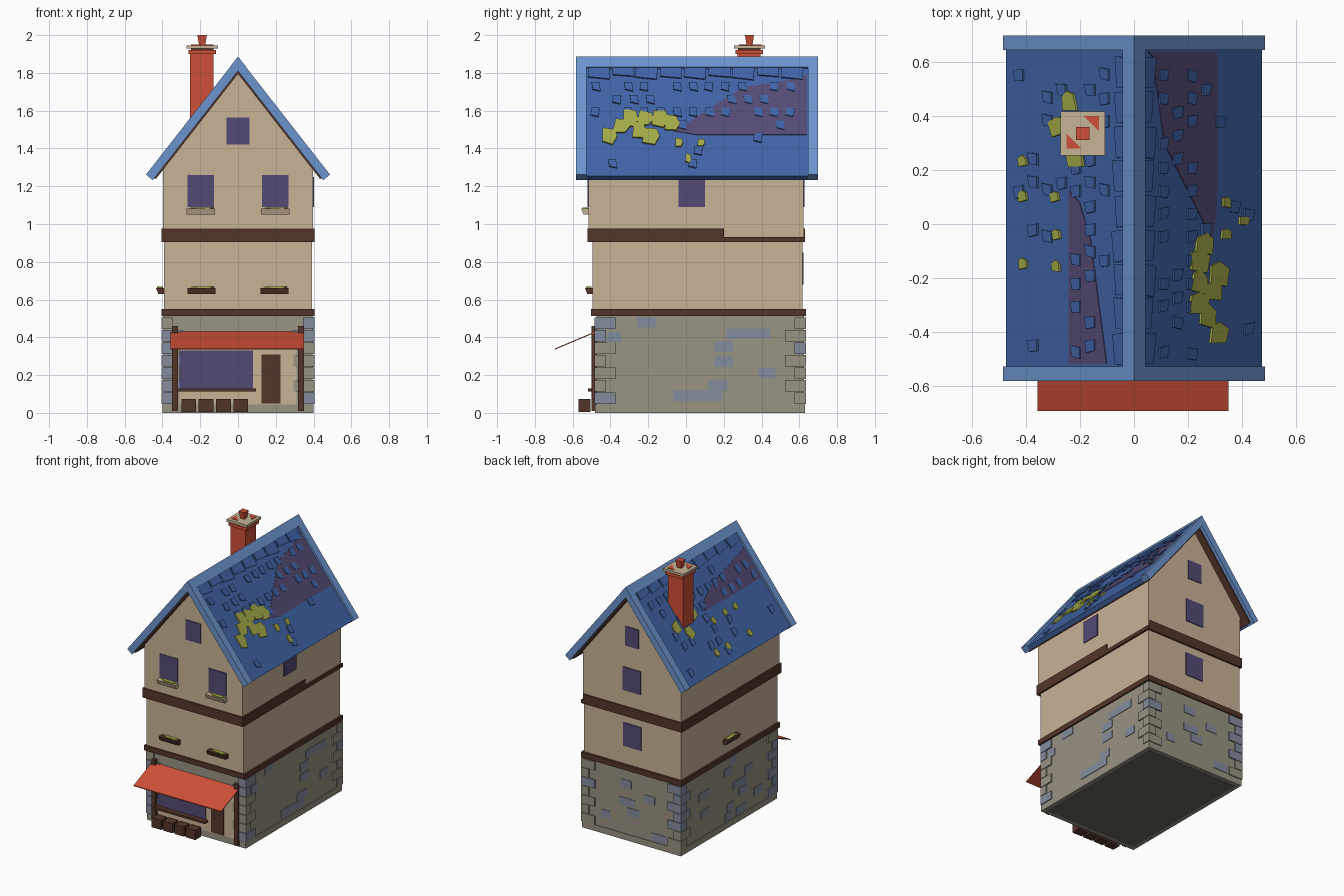
import bpy
import bmesh
import random
from mathutils import Vector

random.seed(4)
if "Cube" in bpy.data.objects:
    bpy.data.objects.remove(bpy.data.objects["Cube"], do_unlink=True)


def make_material(name, *srgb):
    material = bpy.data.materials.new(name)
    linear = [((c / 255 + 0.055) / 1.055) ** 2.4 for c in srgb]
    material.use_nodes = True
    material.diffuse_color = (*linear, 1)
    shader = material.node_tree.nodes["Principled BSDF"]
    shader.inputs["Base Color"].default_value = (*linear, 1)
    shader.inputs["Roughness"].default_value = 0.9
    return material


plaster = make_material("plaster beige", 200, 179, 150)
stone = make_material("stone grey", 152, 147, 130)
pale_stone = make_material("stone blue grey", 132, 140, 158)
timber = make_material("timber brown", 84, 53, 41)
brick = make_material("brick red", 206, 79, 55)
glass = make_material("dusk purple", 84, 74, 116)
tile = make_material("roof blue", 64, 100, 166)
trim = make_material("trim blue", 108, 148, 205)
moss = make_material("moss green", 164, 170, 72)
shade = make_material("underside grey", 104, 102, 92)


def build(name, material, solids):
    """One object from prisms, each a base polygon and an extrusion vector."""
    bm = bmesh.new()
    for points, direction in solids:
        low = [bm.verts.new(p) for p in points]
        high = [bm.verts.new(Vector(p) + Vector(direction)) for p in points]
        bm.faces.new(low)
        bm.faces.new(high)
        for i in range(len(low)):
            j = (i + 1) % len(low)
            bm.faces.new((low[i], low[j], high[j], high[i]))
    bmesh.ops.recalc_face_normals(bm, faces=bm.faces)
    mesh = bpy.data.meshes.new(name)
    bm.to_mesh(mesh)
    bm.free()
    mesh.materials.append(material)
    obj = bpy.data.objects.new(name, mesh)
    bpy.context.collection.objects.link(obj)
    return obj


def box(x0, x1, y0, y1, z0, z1):
    base = [(x0, y0, z0), (x1, y0, z0), (x1, y1, z0), (x0, y1, z0)]
    return base, (0, 0, z1 - z0)


def along_y(profile, y0, y1):
    return [(x, y0, z) for x, z in profile], (0, y1 - y0, 0)


PITCH = 1.28


def chevron(half, top, drop, y0, y1):
    """Both sloping boards of a gable roof layer, meeting at the ridge."""
    solids = []
    for s in (-1, 1):
        foot = top - PITCH * half
        profile = [(0, top), (s * half, foot),
                   (s * (half - drop * 0.48), foot - drop * 0.4), (0, top - drop)]
        solids.append(along_y(profile, y0, y1))
    return solids


def on_roof(side, outline, lift):
    """Thin plate on one roof slope from (distance from ridge, y) points."""
    normal = Vector((side * PITCH, 0, 1)).normalized()
    points = [Vector((side * x, y, 1.862 - PITCH * x)) - normal * 0.003 for x, y in outline]
    return points, normal * (lift + 0.003)


# Stone ground floor
build("stone_walls", stone, [box(-.395, .395, -.475, .625, .005, .52)])
build("plinth", stone, [box(-.4, .4, -.482, .63, 0, .045)])
build("underside", shade, [box(-.37, .37, -.45, .6, -.001, .004)])

# Alternating corner stones
pale, plain = [], []
for sx in (-1, 1):
    for back in (False, True):
        for i in range(7):
            long = (i + back) % 2
            lx, ly = (.11, .06) if long else (.06, .11)
            z = .047 + .066 * i
            xs = sorted((sx * .404, sx * (.404 - lx)))
            ys = (.634 - ly, .634) if back else (-.484, -.484 + ly)
            (pale if random.random() < .55 else plain).append(box(*xs, *ys, z, z + .062))
build("pale_corner_stones", pale_stone, pale)
build("grey_corner_stones", stone, plain)

# Odd pale stones set in the walls
stones = []
for y, z, w in ((-.21, .48, .1), (.33, .42, .23), (.2, .35, .1), (.2, .27, .1),
                (.06, .09, .26), (.17, .145, .1), (.43, .21, .09), (-.38, .4, .07)):
    stones.append(box(.39, .399, y - w / 2, y + w / 2, z - .028, z + .028))
for i in range(12):
    y, z, w = random.uniform(-.3, .45), .08 + .066 * (i % 7), random.uniform(.06, .13)
    stones.append(box(-.399, -.39, y - w / 2, y + w / 2, z - .028, z + .028))
    if i % 2:
        x = random.uniform(-.24, .24)
        stones.append(box(x - w / 2, x + w / 2, .62, .629, z - .028, z + .028))
build("scattered_stones", pale_stone, stones)

# Plaster storeys and gable
build("middle_storey", plaster, [box(-.393, .393, -.495, .617, .52, .92)])
gable = [(-.396, .92), (.396, .92), (.396, 1.3), (0, 1.805), (-.396, 1.3)]
build("upper_storey", plaster, [along_y(gable, -.515, .622)])

# Timber bands, the upper one worn away on one side
build("lower_band", timber, [box(-.406, .406, -.503, .634, .512, .55)])
build("upper_band", timber, [box(-.406, .406, -.522, .63, .905, .932),
                             box(-.406, .406, -.522, .2, .932, .975),
                             box(-.406, .39, .2, .63, .932, .975)])

# Windows
panes = [box(-.06, .06, -.521, -.51, 1.42, 1.565),
         box(.39, .402, -.04, .1, 1.09, 1.25),
         box(-.055, .055, .615, .628, 1.42, 1.56),
         box(-.072, .072, .615, .628, 1.09, 1.26),
         box(-.072, .072, .61, .623, .68, .85)]
for s in (-1, 1):
    panes.append(box(s * .197 - .071, s * .197 + .071, -.521, -.51, 1.09, 1.26))
build("windows", glass, panes)


def planter(name, material, x, y, z, turned=False):
    """Tapered window box with a leafy top; turned ones hang on the side."""
    def spot(a, out, h):
        return (x - out, y + a, z + h) if turned else (x + a, y - out, z + h)
    section = [(0, 0), (.03, 0), (.042, .032), (0, .032)]
    run = (0, .15, 0) if turned else (.15, 0, 0)
    build(name, material, [([spot(-.075, o, h) for o, h in section], run)])
    leaves = [(-.06, .006), (-.02, .03), (.05, .036), (.066, .008)]
    build(name + "_plants", moss, [([spot(a, o, .03) for a, o in leaves], (0, 0, .008))])


for label, s in (("right", -1), ("left", 1)):
    planter("upper_planter_" + label, plaster, s * .197, -.513, 1.05)
    planter("lower_planter_" + label, timber, s * .193, -.493, .63)
planter("side_planter", timber, -.392, .06, .63, True)

# Shop front
build("shop_wall", plaster, [box(-.31, .31, -.482, -.47, .045, .42)])
build("shop_window", glass, [box(-.31, .08, -.488, -.478, .13, .33)])
build("shop_door", timber, [box(.125, .225, -.488, -.478, .05, .31)])
build("shop_sill", timber, [box(-.32, .095, -.52, -.475, .112, .128)])
build("posts", timber, [box(s * .333 - .016, s * .333 + .016, -.5, -.47, .01, .46)
                        for s in (-1, 1)])
build("crates", timber, [box(-.3 + .092 * i, -.222 + .092 * i, -.57, -.505, .004, .074)
                         for i in range(4)])
slope = [(-.358, -.694, .335), (.35, -.694, .335), (.35, -.48, .425), (-.358, -.48, .425)]
build("awning", brick, [(slope, (0, 0, .006))])

# Roof layers
build("roof_tiles", tile, chevron(.475, 1.862, .05, -.54, .655))
build("roof_soffit", timber, chevron(.445, 1.815, .02, -.56, .675))
build("barge_boards", trim, chevron(.487, 1.885, .075, -.583, -.528)
      + chevron(.487, 1.885, .075, .645, .7))
build("ridge_cap", trim, chevron(.043, 1.887, .04, -.583, .7))

# Faded roof patches
build("faded_patches", glass, [
    on_roof(1, [(.05, .64), (.07, .62), (.11, .3), (.29, -.06), (.305, .05), (.305, .64)], .003),
    on_roof(-1, [(.1, -.52), (.24, -.52), (.24, .12), (.2, .08), (.16, -.06)], .003)])

# Raised tiles, a notched top row plus strays
shingles = []


def shingle(side, x, y, w, h):
    lean = random.uniform(-.008, .008)
    outline = [(x, y), (x, y + w), (x + h, y + w + lean), (x + h * .8, y + lean)]
    shingles.append(on_roof(side, outline, .008))


for side in (-1, 1):
    for i in range(9):
        shingle(side, .03, -.52 + .128 * i, .115, random.uniform(.035, .05))
    for row in range(7):
        for i in range(13):
            if random.random() < .62 - .08 * row:
                shingle(side, .09 + .053 * row, -.5 + .086 * i + .03 * (row % 2), .042, .036)
build("raised_tiles", tile, shingles)

# Moss patches
clumps = [(1, x, y, .045) for x, y in (
    (.31, -.41), (.27, -.35), (.24, -.3), (.29, -.25), (.24, -.22),
    (.31, -.19), (.24, -.14), (.26, -.08))]
clumps += [(1, x, y, .022) for x, y in ((.34, -.04), (.34, .08), (.405, .01))]
clumps += [(-1, x, y, .022) for x, y in (
    (.41, .23), (.41, .1), (.29, .1), (.285, -.04), (.285, -.16), (.41, -.15))]
clumps += [(-1, x, y, .04) for x, y in ((.24, .45), (.28, .36), (.22, .24))]
patches = []
for side, x, y, r in clumps:
    corners = ((-1, -.6), (-.8, .7), (.1, 1), (.9, .5), (.7, -.8))
    outline = [(x + a * r * .85 * random.uniform(.7, 1.1), y + b * r * random.uniform(.8, 1.2))
               for a, b in corners]
    patches.append(on_roof(side, outline, .0095))
build("moss_patches", moss, patches)

# Chimney
build("chimney_shaft", brick, [box(-.253, -.13, .273, .395, 1.45, 1.91)])
build("chimney_collar", brick, [box(-.262, -.116, .262, .408, 1.9, 1.922)])
build("chimney_cap", plaster, [box(-.272, -.107, .255, .418, 1.928, 1.946)])
build("chimney_neck", timber, [box(-.25, -.13, .275, .395, 1.918, 1.93)])
build("cap_corner_bricks", brick, [
    ([(-.13, .4, 1.944), (-.185, .4, 1.944), (-.13, .345, 1.944)], (0, 0, .006)),
    ([(-.25, .28, 1.944), (-.195, .28, 1.944), (-.25, .335, 1.944)], (0, 0, .006))])
pot = build("chimney_pot", brick, [box(-.215, -.165, .312, .36, 1.94, 2)])
for vert in pot.data.vertices:
    if vert.co.z < 1.97:
        vert.co.x = -.19 + (vert.co.x + .19) * .6
        vert.co.y = .336 + (vert.co.y - .336) * .6
